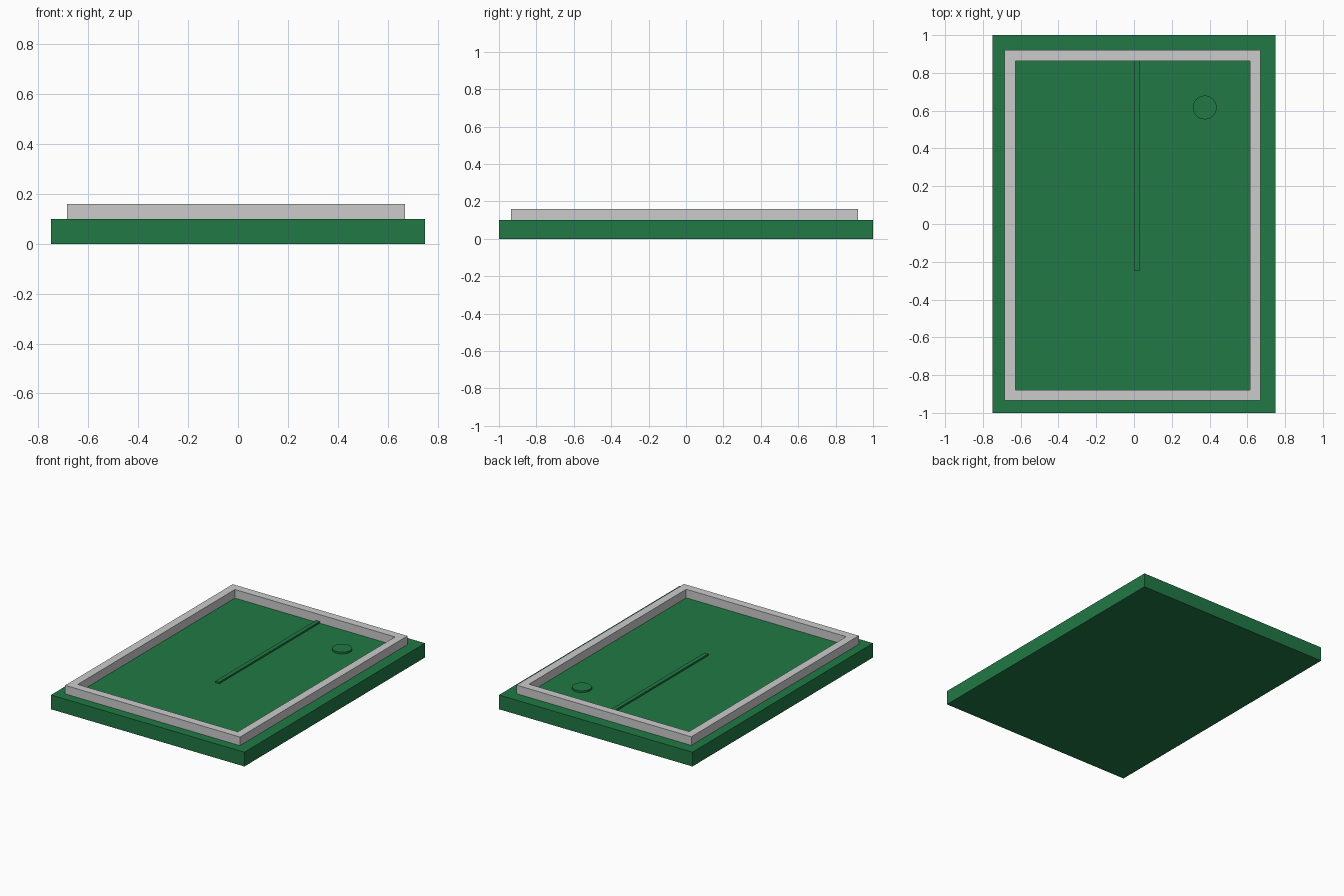
import bpy
import bmesh

if "Cube" in bpy.data.objects:
    bpy.data.objects.remove(bpy.data.objects["Cube"])

green = bpy.data.materials.new("green_felt")
green.diffuse_color = (0.015, 0.19, 0.06, 1)
green.use_nodes = True
green.node_tree.nodes["Principled BSDF"].inputs["Base Color"].default_value = green.diffuse_color


def finish(name, bm, mat=None):
    bmesh.ops.recalc_face_normals(bm, faces=bm.faces)
    me = bpy.data.meshes.new(name)
    bm.to_mesh(me)
    bm.free()
    ob = bpy.data.objects.new(name, me)
    bpy.context.collection.objects.link(ob)
    if mat:
        me.materials.append(mat)
    return ob


def box(name, x0, x1, y0, y1, z0, z1, mat=None):
    bm = bmesh.new()
    bmesh.ops.create_cube(bm, size=1)
    for v in bm.verts:
        v.co.x = x1 if v.co.x > 0 else x0
        v.co.y = y1 if v.co.y > 0 else y0
        v.co.z = z1 if v.co.z > 0 else z0
    return finish(name, bm, mat)


# Slab
box("base_slab", -0.75, 0.75, -1, 1, 0, 0.1, green)

# Low divider and round button on the playing surface
box("divider_strip", 0.0, 0.03, -0.25, 0.865, 0.095, 0.112, green)
bpy.ops.mesh.primitive_cylinder_add(vertices=32, radius=0.063, depth=0.03,
                                    location=(0.375, 0.617, 0.097))
button = bpy.context.object
button.name = "round_button"
button.data.materials.append(green)
bpy.ops.object.shade_smooth_by_angle()

# Rectangular border: outer and inner loops bridged, then extruded upward
bm = bmesh.new()
X0, X1, Y0, Y1, W = -0.685, 0.67, -0.935, 0.92, 0.057


def loop(i):
    return [bm.verts.new((x, y, 0.1)) for x, y in (
        (X0 + i, Y0 + i), (X1 - i, Y0 + i), (X1 - i, Y1 - i), (X0 + i, Y1 - i))]


outer, inner = loop(0), loop(W)
faces = [bm.faces.new((outer[k], outer[(k + 1) % 4], inner[(k + 1) % 4], inner[k]))
         for k in range(4)]
ret = bmesh.ops.extrude_face_region(bm, geom=faces, use_keep_orig=True)
for g in ret["geom"]:
    if isinstance(g, bmesh.types.BMVert):
        g.co.z = 0.16
finish("border_frame", bm)
